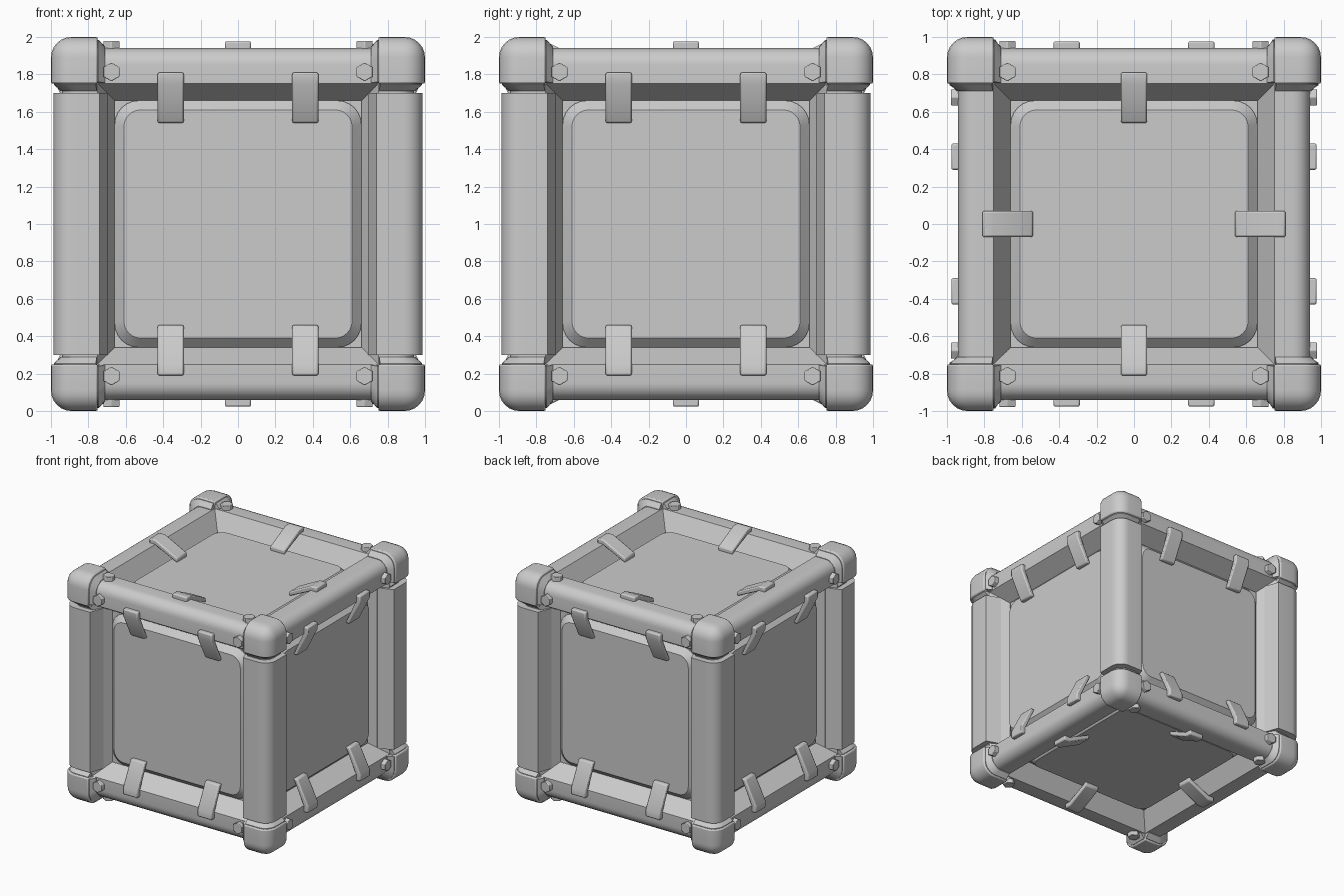
import bpy, bmesh
from math import sin, cos, pi, radians
from mathutils import Vector

if "Cube" in bpy.data.objects:
    bpy.data.objects.remove(bpy.data.objects["Cube"])

SIGNS = [(a, b) for a in (-1, 1) for b in (-1, 1)]


def place(axis, t, a, b):
    """t runs along the axis, a and b along the other two in x, y, z order."""
    v = [a, b]
    v.insert(axis, t)
    return Vector(v)


def loft(bm, loops):
    """Closed solid through a list of equal-length point loops."""
    rings = [[bm.verts.new(p) for p in lp] for lp in loops]
    n = len(rings[0])
    for r0, r1 in zip(rings, rings[1:]):
        for i in range(n):
            j = (i + 1) % n
            bm.faces.new((r0[i], r0[j], r1[j], r1[i]))
    bm.faces.new(rings[0])
    bm.faces.new(rings[-1])


def finish(name, bm, bevel=0, mirror=False):
    bmesh.ops.recalc_face_normals(bm, faces=bm.faces)
    me = bpy.data.meshes.new(name)
    bm.to_mesh(me)
    bm.free()
    ob = bpy.data.objects.new(name, me)
    ob.location.z = 1
    bpy.context.collection.objects.link(ob)
    bpy.ops.object.select_all(action='DESELECT')
    ob.select_set(True)
    bpy.context.view_layer.objects.active = ob
    bpy.ops.object.shade_smooth_by_angle(angle=radians(32))
    if bevel:
        m = ob.modifiers.new("soft_edges", 'BEVEL')
        m.width, m.segments, m.limit_method = bevel, 2, 'ANGLE'
        m.angle_limit = radians(35)
    if mirror:
        m = ob.modifiers.new("mirror", 'MIRROR')
        m.use_axis = (True, True, True)
    return ob


def edge_profile(o, r, flat, inner):
    """Bar section: rounded outer corner, flats, then slopes inward."""
    arc = [(o - r + r * sin(k * pi / 12), o - r + r * cos(k * pi / 12)) for k in range(7)]
    return [inner, (flat, o)] + arc + [(o, flat), inner[::-1]]


def bar(bm, axis, si, sj, sections):
    loft(bm, [[place(axis, t, si * a, sj * b) for a, b in prof] for prof, t in sections])


def rounded_square(h, r):
    pts = []
    for q, (cx, cy) in enumerate([(1, 1), (-1, 1), (-1, -1), (1, -1)]):
        for k in range(7):
            g = q * pi / 2 + k * pi / 12
            pts.append((cx * (h - r) + r * cos(g), cy * (h - r) + r * sin(g)))
    return pts


# inner body
bm = bmesh.new()
bmesh.ops.create_cube(bm, size=1.56)
finish("inner_body", bm)

# edge beams, corner collars and upright sleeves
beam = edge_profile(.94, .09, .75, (.66, .79))
collar_big = edge_profile(.985, .1, .76, (.74, .8))
collar_small = edge_profile(.945, .09, .755, (.72, .8))
sleeve = edge_profile(.987, .1, .74, (.695, .86))
beams, collars, sleeves = bmesh.new(), bmesh.new(), bmesh.new()
for si, sj in SIGNS:
    for axis in range(3):
        bar(beams, axis, si, sj, [(beam, -.8), (beam, .8)])
        for e in (-1, 1):
            bar(collars, axis, si, sj, [(collar_big, .77 * e), (collar_big, .745 * e),
                                        (collar_small, .71 * e)])
    bar(sleeves, 2, si, sj, [(sleeve, -.7), (sleeve, .7)])
finish("edge_beams", beams)
finish("corner_collars", collars)
finish("upright_sleeves", sleeves)

# corner caps: one rounded block, mirrored to all eight corners
bm = bmesh.new()
bmesh.ops.create_cube(bm, size=.25)
bmesh.ops.translate(bm, verts=bm.verts, vec=(.875, .875, .875))
tip = max(bm.verts, key=lambda v: v.co.x + v.co.y + v.co.z)
bmesh.ops.bevel(bm, geom=list(tip.link_edges), offset=.11, segments=6,
                profile=.5, affect='EDGES')
finish("corner_caps", bm, bevel=.01, mirror=True)

# side panels, clips and hex bolts on all six faces
panels, clips, bolts = bmesh.new(), bmesh.new(), bmesh.new()
clip_side = [(.81, .977), (.75, .977), (.54, .872), (.54, .832), (.75, .93), (.81, .93)]
for axis in range(3):
    for s in (-1, 1):
        loft(panels, [[place(axis, s * d, a, b) for a, b in rounded_square(h, r)]
                      for h, r, d in ((.66, .13, .72), (.66, .13, .79), (.61, .09, .84))])
        for e in (-1, 1):
            for c in ((0,) if axis == 2 else (-.36, .36)):
                loft(clips, [[place(axis, s * d, c + w, e * v) for v, d in clip_side]
                             for w in (-.07, .07)])
            if axis == 2:
                loft(clips, [[place(axis, s * d, e * v, w) for v, d in clip_side]
                             for w in (-.07, .07)])
        for a, b in SIGNS:
            loft(bolts, [[place(axis, s * d, .677 * a + .05 * sin(k * pi / 3),
                                .813 * b + .05 * cos(k * pi / 3)) for k in range(6)]
                         for d in (.88, .978)])
finish("side_panels", panels)
finish("panel_clips", clips, bevel=.01)
finish("hex_bolts", bolts, bevel=.004)
